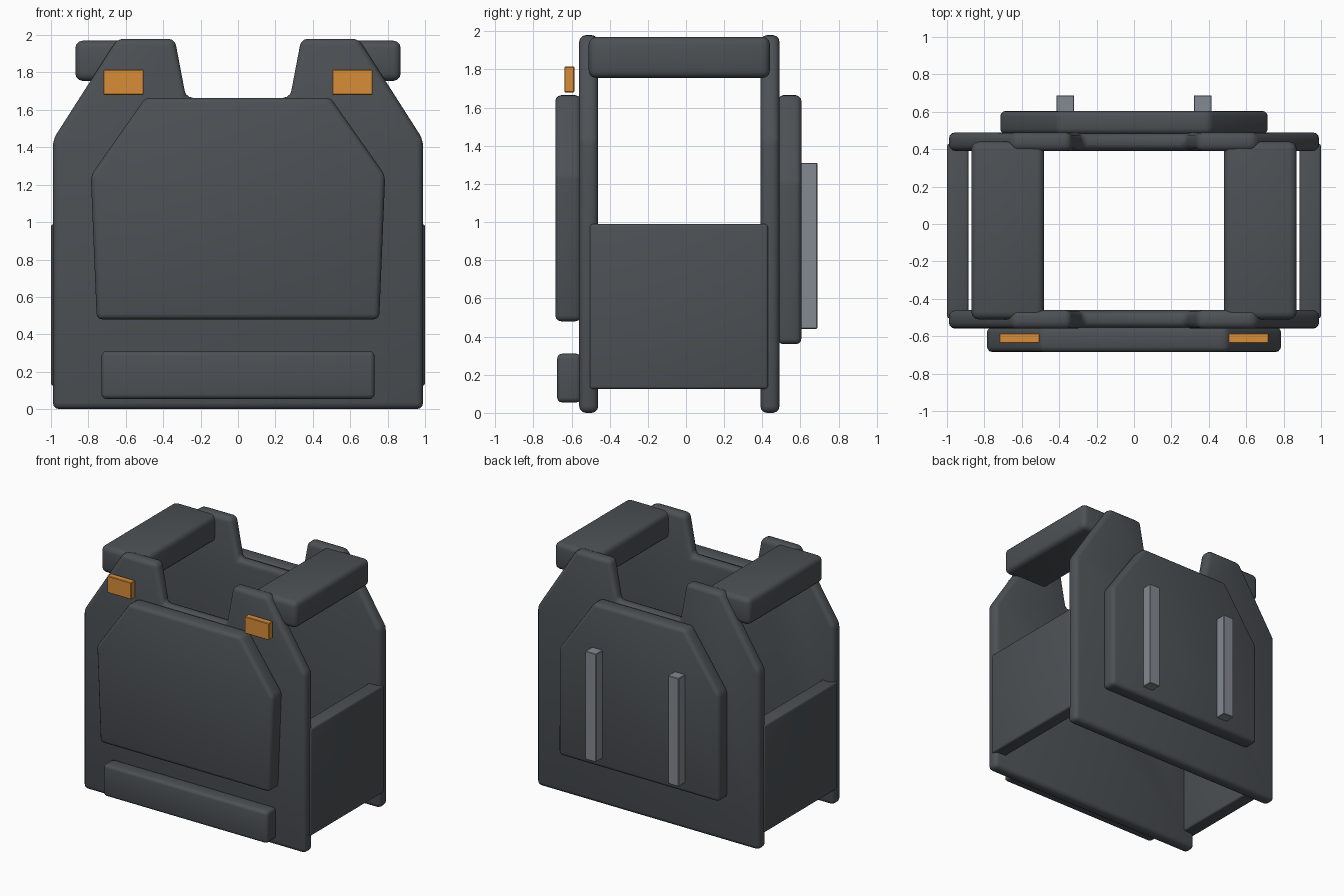
import bpy, bmesh, math

if "Cube" in bpy.data.objects:
    bpy.data.objects.remove(bpy.data.objects["Cube"])


def material(name, rgb):
    m = bpy.data.materials.new(name)
    m.diffuse_color = (*rgb, 1)
    m.use_nodes = True
    m.node_tree.nodes["Principled BSDF"].inputs["Base Color"].default_value = m.diffuse_color
    return m


FABRIC = material("charcoal fabric", (0.073, 0.082, 0.091))
ORANGE = material("orange patch", (0.69, 0.27, 0.04))
GREY = material("grey webbing", (0.23, 0.255, 0.29))


def slab(name, profile, y0, y1, mat, bevel=0.03, segments=3):
    """Extrude an x-z profile from y0 to y1 and round every edge."""
    bm = bmesh.new()
    face = bm.faces.new([bm.verts.new((x, y0, z)) for x, z in profile])
    out = bmesh.ops.extrude_face_region(bm, geom=[face])
    for v in out["geom"]:
        if isinstance(v, bmesh.types.BMVert):
            v.co.y = y1
    bmesh.ops.recalc_face_normals(bm, faces=bm.faces[:])
    bmesh.ops.bevel(bm, geom=bm.edges[:], offset=bevel, segments=segments,
                    profile=0.5, affect='EDGES', clamp_overlap=True)
    mesh = bpy.data.meshes.new(name)
    bm.to_mesh(mesh)
    bm.free()
    mesh.materials.append(mat)
    obj = bpy.data.objects.new(name, mesh)
    bpy.context.collection.objects.link(obj)
    bpy.ops.object.select_all(action='DESELECT')
    obj.select_set(True)
    bpy.context.view_layer.objects.active = obj
    bpy.ops.object.shade_smooth_by_angle(angle=math.radians(35))
    return obj


def mirrored(half):
    """Complete a symmetric outline from its right half (bottom to top)."""
    return half + [(-x, z) for x, z in reversed(half)]


def rect(x0, x1, z0, z1):
    return [(x0, z0), (x1, z0), (x1, z1), (x0, z1)]


# Front and back vest panels with neck cut-out
vest = mirrored([(0.99, 0.0), (0.99, 1.44), (0.645, 1.98), (0.338, 1.98), (0.278, 1.665)])
slab("front_panel", vest, -0.56, -0.46, FABRIC, 0.035)
slab("back_panel", vest, 0.39, 0.49, FABRIC, 0.035)

# Armour plates on the panels
front_plate = mirrored([(0.755, 0.48), (0.787, 1.25), (0.495, 1.665)])
slab("front_plate", front_plate, -0.685, -0.55, FABRIC)
back_plate = mirrored([(0.715, 0.36), (0.715, 1.22), (0.405, 1.665)])
slab("back_plate", back_plate, 0.48, 0.605, FABRIC)

# Low pouch on the front
slab("front_pouch", rect(-0.73, 0.73, 0.055, 0.31), -0.675, -0.55, FABRIC, 0.025)

for side, s in (("left", -1), ("right", 1)):
    def span(a, b):
        return sorted((s * a, s * b))
    # Side panel and shoulder pad
    slab(side + "_side_panel", rect(*span(0.885, 1.0), 0.125, 0.99), -0.505, 0.43, FABRIC, 0.015)
    slab(side + "_shoulder_pad", rect(*span(0.48, 0.87), 1.755, 1.97), -0.51, 0.44, FABRIC, 0.04)
    # Shoulder patch and back webbing bar
    slab(side + "_patch", rect(*span(0.505, 0.72), 1.68, 1.815), -0.637, -0.585, ORANGE, 0.004, 1)
    slab(side + "_back_bar", rect(*span(0.32, 0.415), 0.44, 1.31), 0.595, 0.688, GREY, 0.004, 1)
